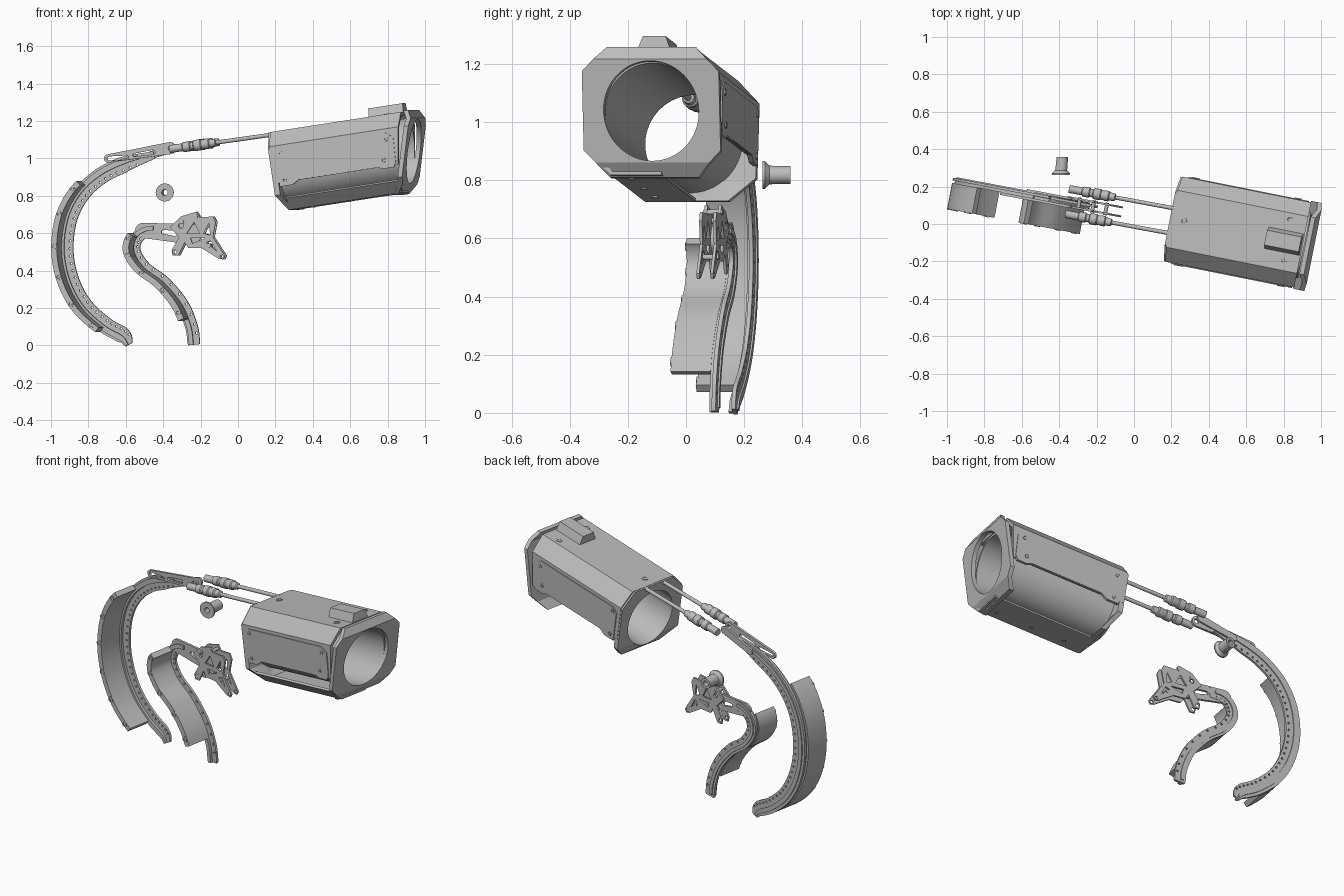
import bpy, bmesh, math
from mathutils import Matrix, Vector

if "Cube" in bpy.data.objects:
    bpy.data.objects.remove(bpy.data.objects["Cube"])

GREY = bpy.data.materials.new("plain grey")
GREY.use_nodes = True
GREY.diffuse_color = (0.5, 0.5, 0.5, 1)
GREY.node_tree.nodes["Principled BSDF"].inputs["Base Color"].default_value = GREY.diffuse_color


def frame(x, y, z, origin):
    m = Matrix((x, y, z)).transposed().to_4x4()
    m.translation = Vector(origin)
    return m


# Canister frame: section in local xy, length along local z
axis = Vector((0.97, -0.194, 0.15)).normalized()
side = Vector((0, 0, 1)).cross(axis).normalized()
CAN = frame(side, axis.cross(side), axis, (0.587, -0.049, 0.984))
# Arm frame: x and height drawn directly, local z runs forward
ARM = frame((1, -0.19, 0), (0, 0, 1), (-0.19, -1, 0), (0, 0.047, 0))


def finish(obj, m):
    obj.data.transform(m)
    obj.data.materials.clear()
    obj.data.materials.append(GREY)
    bpy.ops.object.select_all(action='DESELECT')
    obj.select_set(True)
    bpy.context.view_layer.objects.active = obj
    bpy.ops.object.shade_smooth_by_angle(angle=math.radians(28))
    return obj


def plate(name, loops, z0, z1, m, warp=None):
    """Extrude an outline with holes; warp shifts it lengthwise by height."""
    cu = bpy.data.curves.new(name, 'CURVE')
    cu.dimensions = '2D'
    cu.fill_mode = 'BOTH'
    cu.extrude = (z1 - z0) / 2
    for pts in loops:
        sp = cu.splines.new('POLY')
        sp.points.add(len(pts) - 1)
        for p, q in zip(sp.points, pts):
            p.co = (q[0], q[1], 0, 1)
        sp.use_cyclic_u = True
    obj = bpy.data.objects.new(name, cu)
    bpy.context.collection.objects.link(obj)
    bpy.ops.object.select_all(action='DESELECT')
    obj.select_set(True)
    bpy.context.view_layer.objects.active = obj
    bpy.ops.object.convert(target='MESH')
    obj = bpy.context.view_layer.objects.active
    bm = bmesh.new()
    bm.from_mesh(obj.data)
    bmesh.ops.remove_doubles(bm, verts=bm.verts, dist=1e-5)
    bmesh.ops.recalc_face_normals(bm, faces=bm.faces)
    for v in bm.verts:
        v.co.z += (z0 + z1) / 2
        if warp:
            v.co.z += warp(v.co.y, v.co.z)
    bm.to_mesh(obj.data)
    bm.free()
    return finish(obj, m)


def lathe(name, profile, m, steps=24):
    bm = bmesh.new()
    vs = [bm.verts.new((r, 0, h)) for h, r in profile]
    es = [bm.edges.new(p) for p in zip(vs, vs[1:])]
    bmesh.ops.spin(bm, geom=vs + es, cent=(0, 0, 0), axis=(0, 0, 1),
                   angle=math.tau, steps=steps, use_duplicate=False)
    bmesh.ops.remove_doubles(bm, verts=bm.verts, dist=1e-5)
    bmesh.ops.recalc_face_normals(bm, faces=bm.faces)
    me = bpy.data.meshes.new(name)
    bm.to_mesh(me)
    bm.free()
    obj = bpy.data.objects.new(name, me)
    bpy.context.collection.objects.link(obj)
    return finish(obj, m)


def screw(name, m, r=0.014, h=0.008):
    lathe(name, [(-0.004, 0), (-0.004, r), (h, r), (h, r * 0.55), (h * 0.3, r * 0.5), (h * 0.3, 0)], m, 16)


def circle(x, y, r, n=12):
    return [(x + r * math.cos(math.tau * i / n), y + r * math.sin(math.tau * i / n)) for i in range(n)]


def capsule(a, b, ra, rb, n=10):
    """Rounded outline around two unequal circles."""
    a, b = Vector(a), Vector(b)
    ang = math.atan2(b.y - a.y, b.x - a.x)
    out = []
    for c, r, s in ((a, ra, ang + math.pi / 2), (b, rb, ang - math.pi / 2)):
        for i in range(n + 1):
            t = s + math.pi * i / n
            out.append((c.x + r * math.cos(t), c.y + r * math.sin(t)))
    return out


def octagon(w, h, c):
    return [(-w, -h + c), (-w + c, -h), (w - c, -h), (w, -h + c),
            (w, h - c), (w - c, h), (-w + c, h), (-w, h - c)]


# ---- Canister ----
BORE = circle(0, 0, 0.167, 64)


def mouth_cut(y, z):
    return 0.15 * y if z > 0 else 0


def mouth_lean(y, z):
    return 0.28 * y - 0.65 * max(0, abs(y) - 0.172)


plate("inner_tube", [circle(0, 0, 0.18, 64), BORE], -0.365, 0.335, CAN, mouth_cut)
plate("rear_ring", [octagon(0.23, 0.212, 0.085), BORE], -0.375, -0.345, CAN,
      lambda y, z: 0.045 if y < -0.2 else 0)
plate("mouth_plate", [octagon(0.24, 0.172, 0.04), BORE], 0.34, 0.365, CAN, mouth_lean)
for s, label in ((1, "upper"), (-1, "lower")):
    plate(label + "_mouth_flap", [[(-0.2, s * 0.172), (0.2, s * 0.172), (0.155, s * 0.218), (-0.155, s * 0.218)]],
          0.34, 0.365, CAN, mouth_lean)


def sheet(name, pts, thick, z0, z1):
    k = 1 - thick / 0.22
    plate(name, [pts + [(x * k, y * k) for x, y in reversed(pts)]], z0, z1, CAN, mouth_cut)


half = [(0.232, -0.065), (0.232, 0.135), (0.155, 0.214)]
sheet("upper_shell", half + [(-x, y) for x, y in reversed(half)], 0.016, -0.365, 0.325)
sheet("lower_guard", [(-0.215, -0.15), (-0.15, -0.213), (0.03, -0.213)], 0.012, -0.32, 0.33)

for s, label in ((-1, "front"), (1, "back")):
    # Panel drawn along the canister length, facing sideways
    wall = CAN @ frame((0, 0, 1), (0, s, 0), (-s, 0, 0), (s * 0.232, 0, 0)) @ Matrix.Diagonal((1, s, -1, 1))
    panel = [(-0.34, -0.085), (-0.27, -0.085), (-0.23, -0.062), (0.2, -0.062), (0.23, -0.075),
             (0.29, -0.075), (0.305, -0.05), (0.31, 0.085), (0.27, 0.115), (-0.31, 0.115), (-0.34, 0.09)]
    plate(label + "_panel", [panel], -0.012, 0.005, wall)
    for u, v in ((-0.31, -0.055), (-0.31, 0.09), (0.24, -0.03), (0.27, 0.08)):
        screw(label + "_panel_screw", wall @ Matrix.Translation((u, v, 0.005)), 0.012, 0.004)

top = CAN @ frame((0, 0, 1), (1, 0, 0), (0, 1, 0), (0, 0.214, 0))
for u, v in ((-0.3, 0.0), (0.26, 0.12), (0.27, -0.1)):
    screw("top_screw", top @ Matrix.Translation((u, v, 0)), 0.018, 0.003)
plate("top_latch", [[(-0.06, 0.21), (0.06, 0.21), (0.04, 0.262), (-0.04, 0.262)]], 0.16, 0.35, CAN)
under = CAN @ frame((0, 0, 1), (-1, 0, 0), (0, -1, 0), (0, -0.213, 0))
for u in (-0.2, 0.0, 0.22):
    screw("guard_screw", under @ Matrix.Translation((u, 0.09, 0)), 0.012, 0.005)

# ---- Connecting rods with threaded couplings ----
coupling = [(0, 0), (0, 0.021), (0.07, 0.021), (0.075, 0.027), (0.11, 0.027), (0.115, 0.022),
            (0.13, 0.022), (0.135, 0.03), (0.17, 0.03), (0.175, 0.026), (0.19, 0.026), (0.195, 0.028),
            (0.215, 0.028), (0.22, 0.022), (0.25, 0.02), (0.255, 0.011), (0.585, 0.011), (0.585, 0)]
for origin, label in (((-0.345, 0.187, 1.053), "back"), ((-0.365, 0.053, 1.05), "front")):
    rod_dir = Vector((0.975, -0.18, 0.137)).normalized()
    lathe(label + "_rod", coupling,
          Matrix.Translation(origin) @ rod_dir.to_track_quat('Z', 'Y').to_matrix().to_4x4())


# ---- Curved arms ----
def smooth(pts, n=8):
    p = [Vector(q) for q in pts]
    p = [2 * p[0] - p[1]] + p + [2 * p[-1] - p[-2]]
    out = []
    for a, b, c, d in zip(p, p[1:], p[2:], p[3:]):
        for i in range(n):
            t = i / n
            out.append(0.5 * (2 * b + (c - a) * t + (2 * a - 5 * b + 4 * c - d) * t * t
                              + (3 * b - a - 3 * c + d) * t ** 3))
    return out + [p[-2]]


def at(path, t, off):
    """Point beside the path, positive offsets on its left."""
    i = min(int(t * (len(path) - 1)), len(path) - 2)
    f = t * (len(path) - 1) - i
    d = (path[min(i + 2, len(path) - 1)] - path[max(i - 1, 0)]).normalized()
    q = path[i].lerp(path[i + 1], f)
    return (q.x - d.y * off, q.y + d.x * off)


def band(path, t0, t1, left, right, taper=1, n=60):
    """Strip along the path, narrowed to the taper factor at its ends."""
    ts = [t0 + (t1 - t0) * i / n for i in range(n + 1)]
    w = [min(1, taper + 5 * min(t, 1 - t)) for t in ts]
    return [at(path, t, left * k) for t, k in zip(ts, w)] + \
           [at(path, t, right * k) for t, k in reversed(list(zip(ts, w)))]


big = smooth([(-0.585, 0.004), (-0.615, 0.05), (-0.71, 0.105), (-0.82, 0.205), (-0.895, 0.34), (-0.928, 0.5),
              (-0.91, 0.67), (-0.845, 0.805), (-0.74, 0.905), (-0.61, 0.97), (-0.45, 1.02)])
small = smooth([(-0.237, 0.004), (-0.25, 0.1), (-0.3, 0.22), (-0.395, 0.335), (-0.5, 0.415),
                (-0.555, 0.5), (-0.545, 0.57), (-0.495, 0.61), (-0.42, 0.618)])
for label, path, width, pad, holes, bolts, taper in (
        ("large", big, (0.042, -0.046), (0.2, 0.74, 0.042, 0.012), 34, 6, 0.45),
        ("small", small, (0.033, -0.033), (0.17, 0.78, 0.031, -0.002), 16, 5, 0.9)):
    dots = [circle(*at(path, 0.08 + 0.86 * i / holes, width[1] * 0.62), 0.006, 8) for i in range(holes + 1)]
    plate(label + "_arm_rail", [band(path, 0, 1, *width, taper)] + dots, -0.016, -0.002, ARM)
    plate(label + "_arm_rib", [band(path, 0, 0.95, width[0] * 0.7, 0, taper)], -0.002, 0.012, ARM)
    plate(label + "_arm_spine", [band(path, 0.02, 0.95, width[0] * 0.6, 0, taper)], -0.022, -0.016, ARM)
    plate(label + "_arm_pad", [band(path, *pad)], 0.012, 0.15, ARM)
    for i in range(bolts):
        t = pad[0] + (pad[1] - pad[0]) * (i + 0.3) / (bolts - 0.4)
        x, y = at(path, t, (pad[2] + pad[3]) / 2)
        screw(label + "_pad_bolt", ARM @ Matrix.Translation((x, y, 0.15)), 0.016, 0.004)

# ---- Brackets ----
plate("upper_link", [capsule((-0.69, 1.0), (-0.36, 1.055), 0.022, 0.032),
                     capsule((-0.685, 1.0), (-0.59, 1.005), 0.011, 0.011),
                     capsule((-0.55, 1.018), (-0.45, 1.034), 0.008, 0.012),
                     circle(-0.355, 1.055, 0.014)], 0.012, 0.026, ARM)
plate("upper_link_back", [capsule((-0.56, 0.99), (-0.36, 1.052), 0.018, 0.022)], -0.03, -0.018, ARM)
plate("lower_link", [capsule((-0.51, 0.615), (-0.25, 0.595), 0.04, 0.055),
                     capsule((-0.4, 0.607), (-0.34, 0.6), 0.01, 0.015),
                     circle(-0.505, 0.617, 0.014)], -0.014, 0.0, ARM)

truss = [(-0.36, 0.63), (-0.3, 0.69), (-0.22, 0.715), (-0.2, 0.685), (-0.13, 0.69), (-0.115, 0.66),
         (-0.13, 0.58), (-0.065, 0.48), (-0.075, 0.46), (-0.1, 0.465), (-0.19, 0.52), (-0.26, 0.52),
         (-0.28, 0.55), (-0.315, 0.48), (-0.345, 0.48), (-0.35, 0.51), (-0.31, 0.58)]
cuts = [[(-0.27, 0.6), (-0.23, 0.66), (-0.2, 0.6)], [(-0.18, 0.6), (-0.15, 0.655), (-0.145, 0.59)],
        [(-0.24, 0.545), (-0.25, 0.575), (-0.17, 0.575)], [(-0.165, 0.55), (-0.14, 0.56), (-0.11, 0.505)],
        circle(-0.335, 0.5, 0.011), circle(-0.083, 0.476, 0.009), circle(-0.3, 0.64, 0.014)]
for z, label in ((0.014, "front"), (-0.034, "back")):
    plate(label + "_truss", [truss] + cuts, z, z + 0.01, ARM)
for x, y in ((-0.295, 0.66), (-0.22, 0.69), (-0.15, 0.535)):
    lathe("truss_pin", [(-0.038, 0), (-0.038, 0.01), (0.028, 0.01), (0.028, 0)],
          ARM @ Matrix.Translation((x, y, 0)), 16)

# ---- Loose flanged knob ----
lathe("knob", [(0, 0.016), (0, 0.048), (0.008, 0.048), (0.024, 0.032), (0.07, 0.031),
               (0.096, 0.031), (0.096, 0.016), (0, 0.016)],
      frame((1, 0, 0), (0, 0, -1), (0.1, 1, 0), (-0.392, 0.263, 0.818)), 32)
